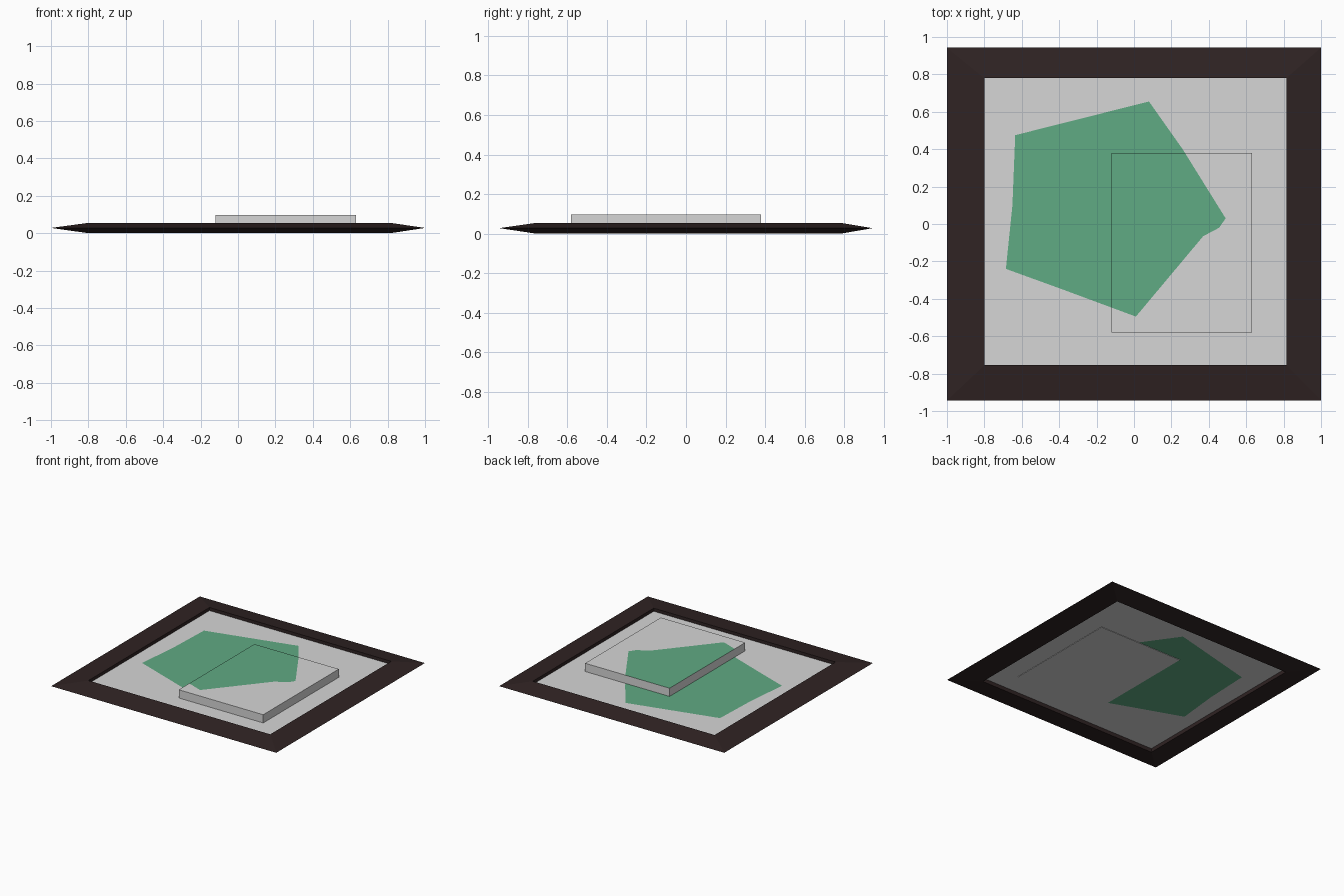
import bpy, bmesh
from mathutils import Vector

if "Cube" in bpy.data.objects:
    bpy.data.objects.remove(bpy.data.objects["Cube"])


def material(name, rgb):
    m = bpy.data.materials.new(name)
    m.diffuse_color = (*rgb, 1)
    m.use_nodes = True
    m.node_tree.nodes["Principled BSDF"].inputs["Base Color"].default_value = m.diffuse_color
    return m


dark = material("dark brown", (0.029, 0.017, 0.017))
grey = material("light grey", (0.67, 0.67, 0.67))
green = material("green", (0.118, 0.405, 0.228))

# outline of the painted green pentagon, seen from above
PENTAGON = [(0.08, 0.655), (-0.635, 0.475), (-0.65, 0.10), (-0.685, -0.24),
            (-0.395, -0.345), (0.01, -0.495), (0.37, -0.065),
            (0.455, -0.02), (0.49, 0.03), (0.26, 0.40)]


def inside(p):
    hit = False
    for (x1, y1), (x2, y2) in zip(PENTAGON, PENTAGON[1:] + PENTAGON[:1]):
        if (y1 > p.y) != (y2 > p.y) and p.x < x1 + (p.y - y1) * (x2 - x1) / (y2 - y1):
            hit = not hit
    return hit


def paint(bm):
    """Cut the pentagon's edges into the mesh and colour upward faces inside it."""
    for (x1, y1), (x2, y2) in zip(PENTAGON, PENTAGON[1:] + PENTAGON[:1]):
        bmesh.ops.bisect_plane(bm, geom=bm.verts[:] + bm.edges[:] + bm.faces[:],
                               plane_co=(x1, y1, 0), plane_no=(y2 - y1, x1 - x2, 0), dist=1e-5)
    bm.normal_update()
    for f in bm.faces:
        if f.normal.z > 0.5 and inside(f.calc_center_median()):
            f.material_index = 1


def finish(name, bm, mats):
    me = bpy.data.meshes.new(name)
    bm.to_mesh(me)
    bm.free()
    for m in mats:
        me.materials.append(m)
    ob = bpy.data.objects.new(name, me)
    bpy.context.collection.objects.link(ob)
    return ob


def ring(bm, x0, x1, y0, y1, z):
    return [bm.verts.new((x, y, z)) for x, y in ((x0, y0), (x1, y0), (x1, y1), (x0, y1))]


INNER = (-0.80, 0.815, -0.755, 0.78)

# frame: wedge section, thin at the outside edge
bm = bmesh.new()
rings = [ring(bm, -1, 1, -0.943, 0.943, 0.028),
         ring(bm, *INNER, 0.055), ring(bm, *INNER, 0.0)]
for a, b in zip(rings, rings[1:] + rings[:1]):
    for i in range(4):
        j = (i + 1) % 4
        bm.faces.new((a[i], a[j], b[j], b[i]))
bmesh.ops.recalc_face_normals(bm, faces=bm.faces[:])
finish("frame", bm, [dark])

# flat panel inside the frame, with the green pentagon
bm = bmesh.new()
bm.faces.new(ring(bm, *INNER, 0.03))
paint(bm)
finish("panel", bm, [grey, green])

# raised slab, the pentagon carries on over its top
bm = bmesh.new()
bmesh.ops.create_cube(bm, size=1)
for v in bm.verts:
    v.co = Vector((0.255 + v.co.x * 0.75, -0.10 + v.co.y * 0.96, 0.0615 + v.co.z * 0.069))
paint(bm)
finish("raised_slab", bm, [grey, green])
